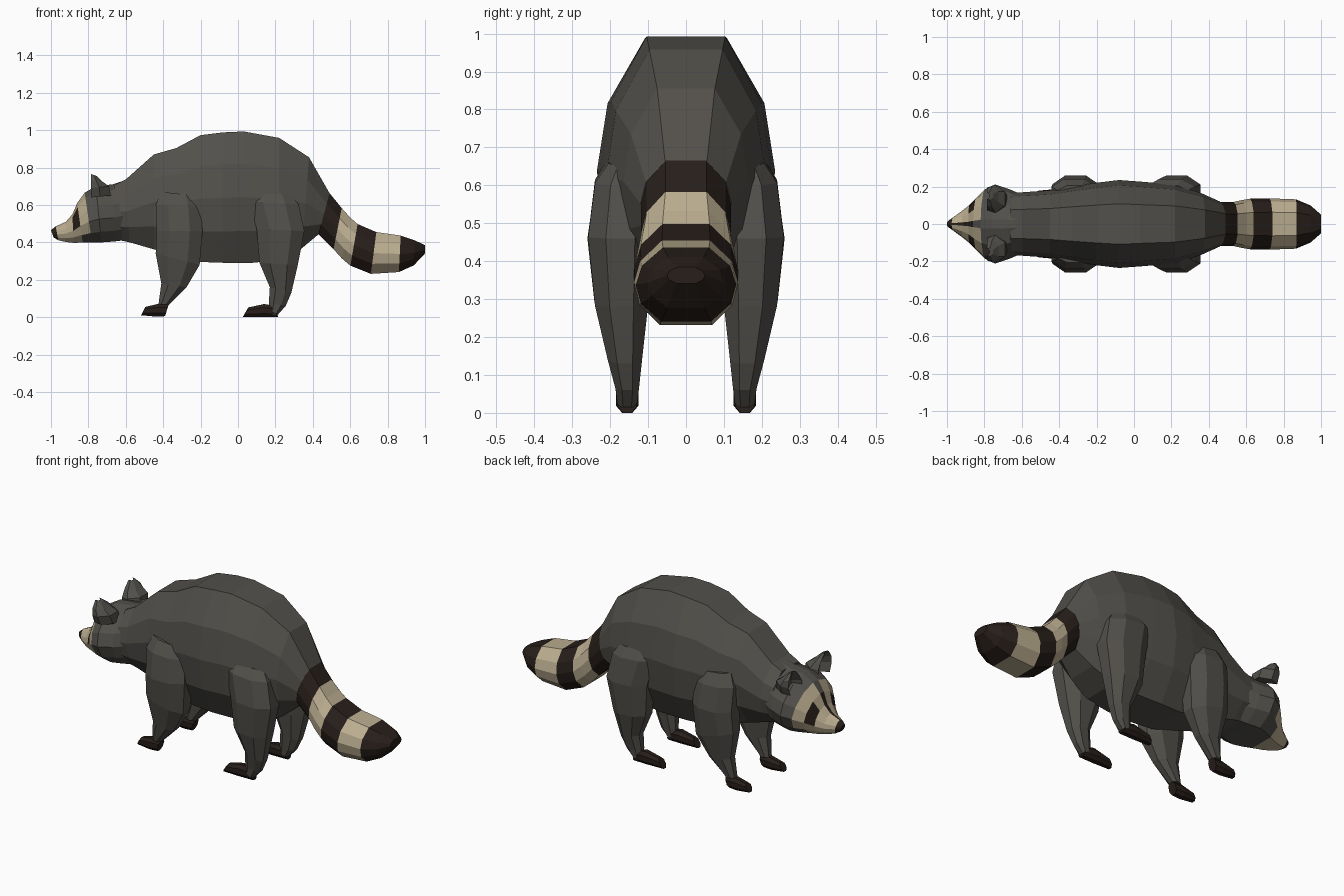
import bpy, bmesh


def material(name, rgb):
    m = bpy.data.materials.new(name)
    m.diffuse_color = (*rgb, 1)
    return m


MATS = [material("grey_fur", (0.085, 0.08, 0.07)),
        material("tan_fur", (0.50, 0.42, 0.28)),
        material("dark_fur", (0.02, 0.013, 0.01))]
GREY, TAN, DARK = range(3)

# half cross-sections: (sideways, along the first-to-second edge axis)
TRUNK = [(.46, .98), (.88, .5), (1, 0), (.9, -.5), (.5, -.97)]
FACE = [(.12, 1), (.55, .8), (.9, .3), (1, -.15), (.85, -.6), (.5, -.97)]
LIMB = [(.45, 1), (1, .45), (1, -.45), (.45, -1)]
EAR = [(.3, .1), (.8, 1), (1, .1), (.5, -1)]


def loft(name, rings, half, color, side=1):
    """Skin rings given as (xa, za, xb, zb, half_width, y_centre)."""
    bm = bmesh.new()
    prof = half + [(-u, v) for u, v in reversed(half)]
    n = len(prof)
    loops = []
    for xa, za, xb, zb, w, *yc in rings:
        y0 = side * yc[0] if yc else 0
        loops.append([bm.verts.new(((xa + xb) / 2 + v * (xa - xb) / 2,
                                    y0 + u * w,
                                    (za + zb) / 2 + v * (za - zb) / 2))
                      for u, v in prof])
    for k in range(len(loops) - 1):
        a, b = loops[k], loops[k + 1]
        for j in range(n):
            i = (j + 1) % n
            f = bm.faces.new((a[j], a[i], b[i], b[j]))
            f.material_index = color(k, -1 if j == n - 1 else min(j, n - 2 - j))
    bm.faces.new(loops[0]).material_index = color(0, -1)
    bm.faces.new(loops[-1]).material_index = color(len(loops) - 2, -1)
    bmesh.ops.recalc_face_normals(bm, faces=bm.faces[:])
    me = bpy.data.meshes.new(name)
    bm.to_mesh(me)
    bm.free()
    for m in MATS:
        me.materials.append(m)
    ob = bpy.data.objects.new(name, me)
    bpy.context.collection.objects.link(ob)
    return ob


def plain(c):
    return lambda k, s: c


# body, neck to rump
loft("body", [(-.66, .71, -.65, .41, .165), (-.60, .74, -.58, .395, .17),
              (-.45, .875, -.45, .355, .18), (-.33, .91, -.33, .32, .20),
              (-.20, .98, -.21, .285, .22), (-.08, .995, -.08, .28, .235),
              (.03, 1.0, .08, .28, .225), (.22, .965, .22, .295, .21),
              (.38, .86, .34, .36, .165), (.49, .665, .43, .44, .12)],
     TRUNK, plain(GREY))

# ringed tail
tail_colors = [DARK, TAN, TAN, DARK, TAN, DARK, DARK]
loft("tail", [(.485, .672, .425, .445, .118), (.555, .585, .51, .36, .118),
              (.60, .535, .555, .31, .128), (.64, .50, .60, .272, .135),
              (.74, .457, .71, .228, .137), (.87, .438, .86, .238, .132),
              (.945, .412, .94, .275, .10), (1.0, .385, 1.0, .34, .05)],
     TRUNK, lambda k, s: tail_colors[k])


# head with masked face
def mask(k, s):
    if k == 0:
        return DARK
    if k in (1, 2):
        return DARK if s == -1 else TAN
    if k == 3:
        return DARK if s in (-1, 1, 2) else TAN
    if k == 4:
        return TAN if s in (0, 1, 2, 3) else GREY
    return GREY


loft("head", [(-1.0, .465, -.985, .425, .018), (-.975, .485, -.96, .41, .036),
              (-.92, .51, -.92, .40, .07), (-.885, .55, -.88, .395, .10),
              (-.86, .61, -.83, .395, .14), (-.82, .665, -.78, .395, .185),
              (-.76, .70, -.73, .395, .212), (-.67, .71, -.66, .40, .185),
              (-.58, .74, -.58, .41, .15)], FACE, mask)

# legs and feet: front edge, back edge, half width, sideways centre
FRONT_LEG = [(-.41, .67, -.23, .65, .045, .16), (-.44, .60, -.20, .59, .075, .165),
             (-.435, .46, -.19, .46, .085, .175), (-.44, .34, -.205, .28, .07, .172),
             (-.41, .18, -.275, .16, .045, .163), (-.425, .07, -.37, .065, .029, .155)]
REAR_LEG = [(.09, .68, .29, .65, .045, .16), (.06, .62, .325, .60, .075, .165),
            (.10, .47, .355, .46, .085, .173), (.115, .29, .32, .28, .07, .17),
            (.17, .16, .285, .13, .045, .161), (.165, .075, .255, .06, .031, .155),
            (.17, .015, .215, .015, .025, .155)]
FRONT_FOOT = [(-.37, .07, -.39, .005, .026, .155), (-.43, .07, -.44, .003, .03, .155),
              (-.495, .055, -.518, .01, .023, .155)]
REAR_FOOT = [(.20, .06, .215, .0, .025, .155), (.14, .07, .13, .0, .03, .155),
             (.055, .052, .025, .0, .023, .155)]
EAR_RINGS = [(-.785, .64, -.68, .65, .065, .125), (-.785, .69, -.69, .70, .075, .135),
             (-.785, .73, -.725, .725, .058, .145), (-.785, .765, -.755, .755, .022, .15)]

for side, tag in ((1, "left"), (-1, "right")):
    loft("front_leg_" + tag, FRONT_LEG, LIMB, plain(GREY), side)
    loft("rear_leg_" + tag, REAR_LEG, LIMB, plain(GREY), side)
    loft("front_foot_" + tag, FRONT_FOOT, LIMB, plain(DARK), side)
    loft("rear_foot_" + tag, REAR_FOOT, LIMB, plain(DARK), side)
    loft("ear_" + tag, EAR_RINGS, EAR, plain(GREY), side)
